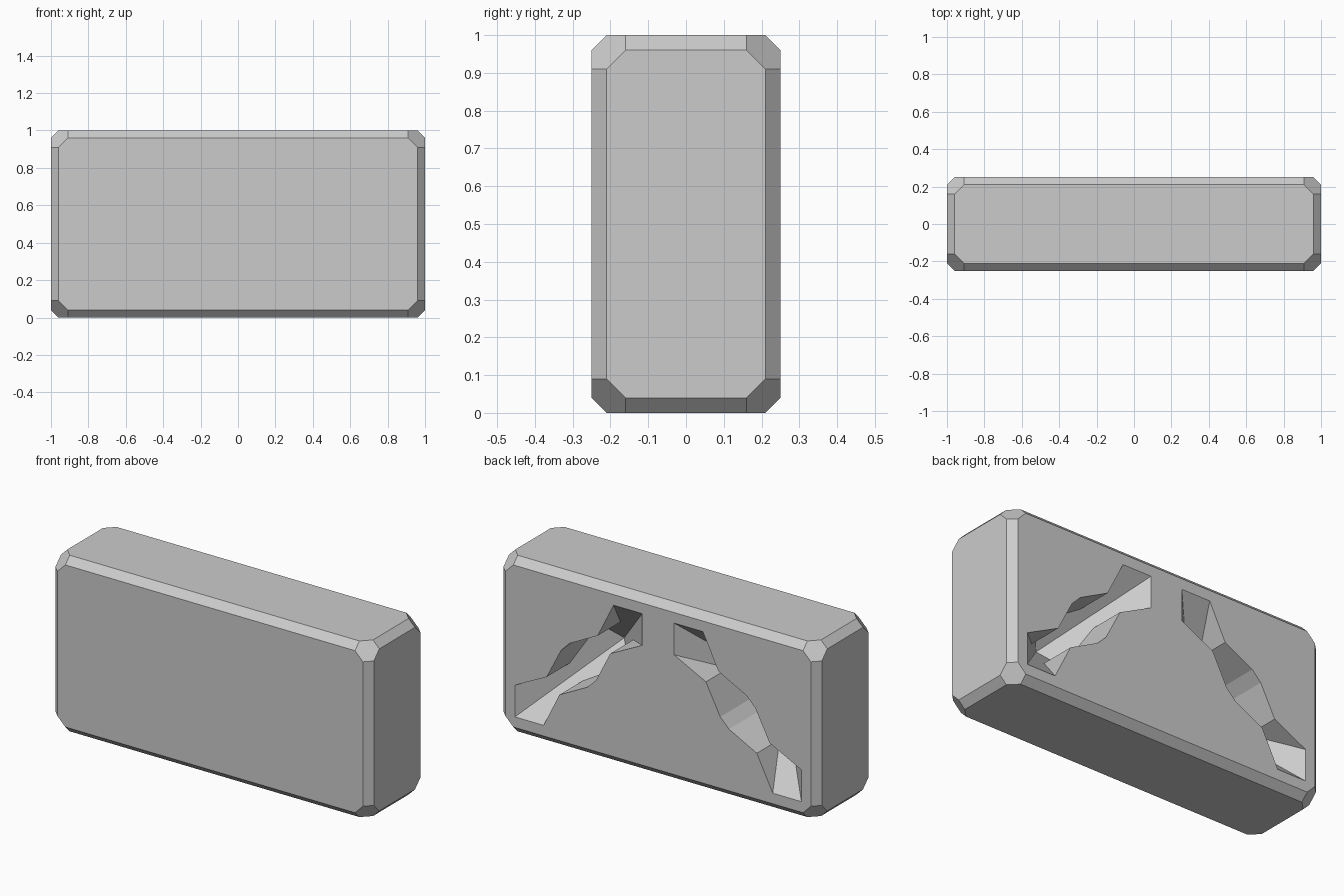
import bpy
import bmesh
from mathutils import Vector

cube = bpy.data.objects.get("Cube")
if cube:
    bpy.data.objects.remove(cube, do_unlink=True)

HALF = Vector((1.0, 0.25, 0.5))   # half size of the block
BACK = HALF.y
DEPTH = 0.41                      # depth of each socket at its centre
REACH = 0.4                       # half width of each socket
LIP = 0.03                        # how far cutters stick out of the back

grey = bpy.data.materials.new("plain_grey")
grey.use_nodes = True
grey.diffuse_color = (0.6, 0.6, 0.6, 1)
grey.node_tree.nodes["Principled BSDF"].inputs["Base Color"].default_value = (0.6, 0.6, 0.6, 1)


def make_object(name, bm):
    bmesh.ops.recalc_face_normals(bm, faces=bm.faces[:])
    mesh = bpy.data.meshes.new(name)
    bm.to_mesh(mesh)
    bm.free()
    mesh.materials.append(grey)
    obj = bpy.data.objects.new(name, mesh)
    bpy.context.collection.objects.link(obj)
    return obj


def apply_boolean(target, cutter, operation):
    mod = target.modifiers.new("cut", 'BOOLEAN')
    mod.operation = operation
    mod.solver = 'EXACT'
    mod.object = cutter
    bpy.context.view_layer.objects.active = target
    bpy.ops.object.modifier_apply(modifier=mod.name)
    bpy.data.objects.remove(cutter, do_unlink=True)


# Block with chamfered edges and wider cut corners
bm = bmesh.new()
signs = (-1, 1)
for a in range(3):
    for b in range(3):
        if a == b:
            continue
        inset = Vector((0.09, 0.09, 0.09))
        inset[a], inset[b] = 0, 0.04
        corner = HALF - inset
        for sx in signs:
            for sy in signs:
                for sz in signs:
                    bm.verts.new((sx * corner.x, sy * corner.y, sz * corner.z + HALF.z))
bmesh.ops.convex_hull(bm, input=bm.verts[:])
bmesh.ops.dissolve_limit(bm, angle_limit=0.01, verts=bm.verts[:], edges=bm.edges[:])
block = make_object("block", bm)

# Half outline of the wavy diagonal slot; the rest is its half turn
half = [(0.95, 0.05), (0.95, 0.255), (0.70, 0.38), (0.61, 0.555),
        (0.555, 0.61), (0.38, 0.70), (0.255, 0.95)]
outline = half + [(1 - x, 1 - z) for x, z in half]


def slot_prism(side):
    bm = bmesh.new()
    face = bm.faces.new([bm.verts.new((side * x, BACK + 2 * LIP, z)) for x, z in outline])
    ext = bmesh.ops.extrude_face_region(bm, geom=[face])
    moved = [v for v in ext["geom"] if isinstance(v, bmesh.types.BMVert)]
    bmesh.ops.translate(bm, verts=moved, vec=(0, -DEPTH - 3 * LIP, 0))
    return make_object("slot_cutter", bm)


def socket_pyramid(side):
    bm = bmesh.new()
    r = REACH * (DEPTH + LIP) / DEPTH
    base = [bm.verts.new((side * 0.5 + dx * r, BACK + LIP, 0.5 + dz * r))
            for dx, dz in ((-1, -1), (1, -1), (1, 1), (-1, 1))]
    tip = bm.verts.new((side * 0.5, BACK - DEPTH, 0.5))
    bm.faces.new(base)
    for i in range(4):
        bm.faces.new((base[i], base[i - 1], tip))
    return make_object("socket_cutter", bm)


# Two mirrored sockets sunk into the back
for side in signs:
    socket = socket_pyramid(side)
    apply_boolean(socket, slot_prism(side), 'INTERSECT')
    apply_boolean(block, socket, 'DIFFERENCE')
